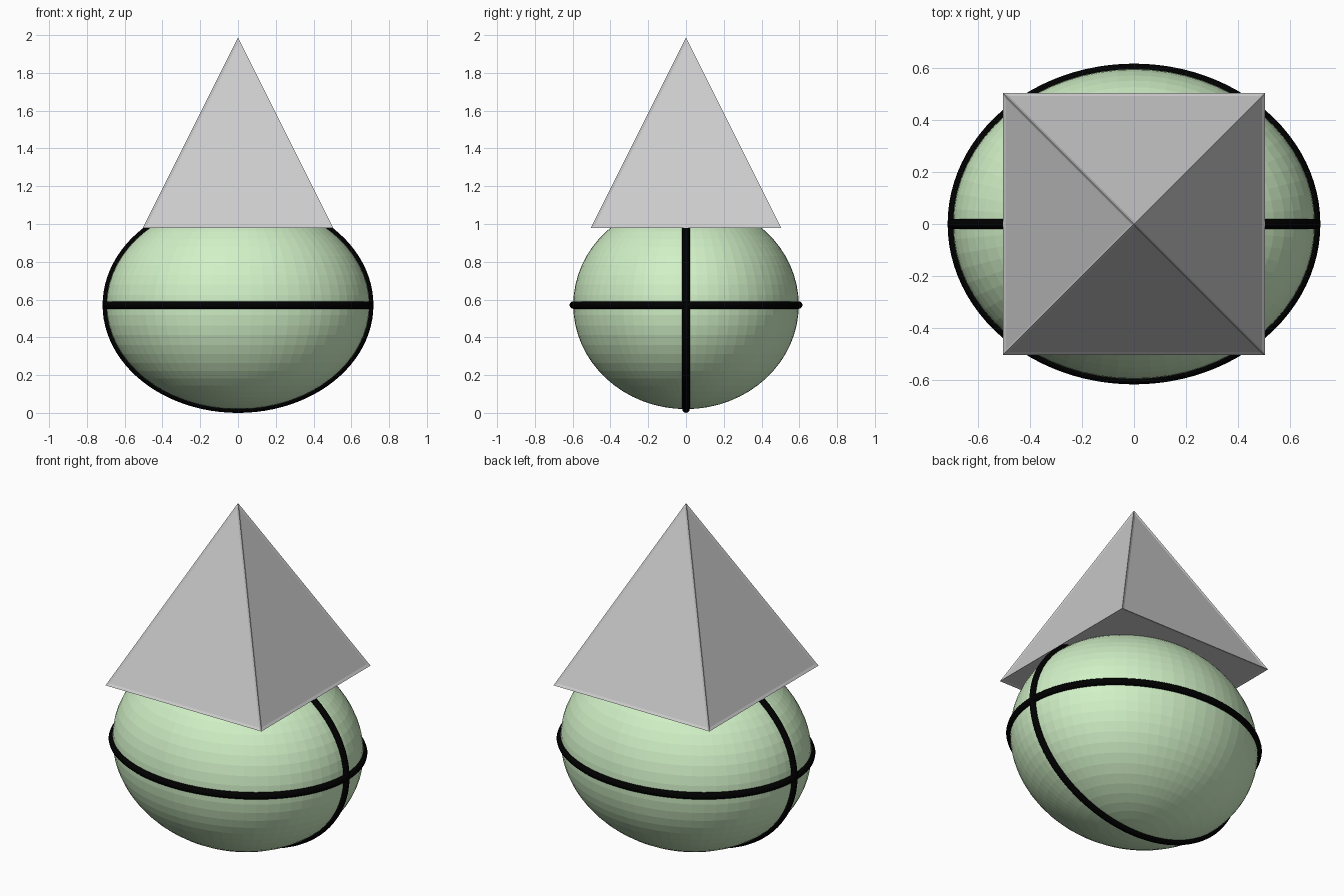
import bpy
from math import pi, cos, sin, sqrt

if "Cube" in bpy.data.objects:
    bpy.data.objects.remove(bpy.data.objects["Cube"])

RX, RY, RZ = 0.697, 0.597, 0.551   # body radii
TUBE = 0.02                        # band thickness radius
CZ = RZ + TUBE                     # body centre height


def material(name, color):
    m = bpy.data.materials.new(name)
    m.diffuse_color = color
    m.use_nodes = True
    m.node_tree.nodes["Principled BSDF"].inputs["Base Color"].default_value = m.diffuse_color
    return m


green = material("pale_green", (0.64, 0.88, 0.57, 1))
black = material("black", (0.0, 0.0, 0.0, 1))

# Egg-shaped faceted body
bpy.ops.mesh.primitive_uv_sphere_add(segments=64, ring_count=32, radius=1, location=(0, 0, CZ))
body = bpy.context.object
body.name = "body"
body.scale = (RX, RY, RZ)
body.data.materials.append(green)
bpy.ops.object.transform_apply(location=False, rotation=False, scale=True)


# Elliptical bands around the body
def band(name, point, count=96):
    curve = bpy.data.curves.new(name, 'CURVE')
    curve.dimensions = '3D'
    curve.bevel_depth = TUBE
    curve.bevel_resolution = 4
    spline = curve.splines.new('POLY')
    spline.points.add(count - 1)
    for i, p in enumerate(spline.points):
        a = 2 * pi * i / count
        p.co = (*point(cos(a), sin(a)), 1)
    spline.use_cyclic_u = True
    ob = bpy.data.objects.new(name, curve)
    ob.location = (0, 0, CZ)
    curve.materials.append(black)
    bpy.context.collection.objects.link(ob)


band("horizontal_band", lambda c, s: (RX * c, RY * s, 0))
band("vertical_band", lambda c, s: (RX * c, 0, RZ * s))

# Pyramid hat with slightly raised edges
SIDE, BASE_Z = 0.995, 0.983
bpy.ops.mesh.primitive_cone_add(vertices=4, radius1=SIDE / sqrt(2), radius2=0, depth=SIDE,
                                location=(0, 0, BASE_Z + SIDE / 2), rotation=(0, 0, pi / 4))
hat = bpy.context.object
hat.name = "pyramid_hat"
edges = hat.modifiers.new("raised_edges", 'WIREFRAME')
edges.thickness = 0.02
edges.use_replace = False
edges.use_even_offset = True
